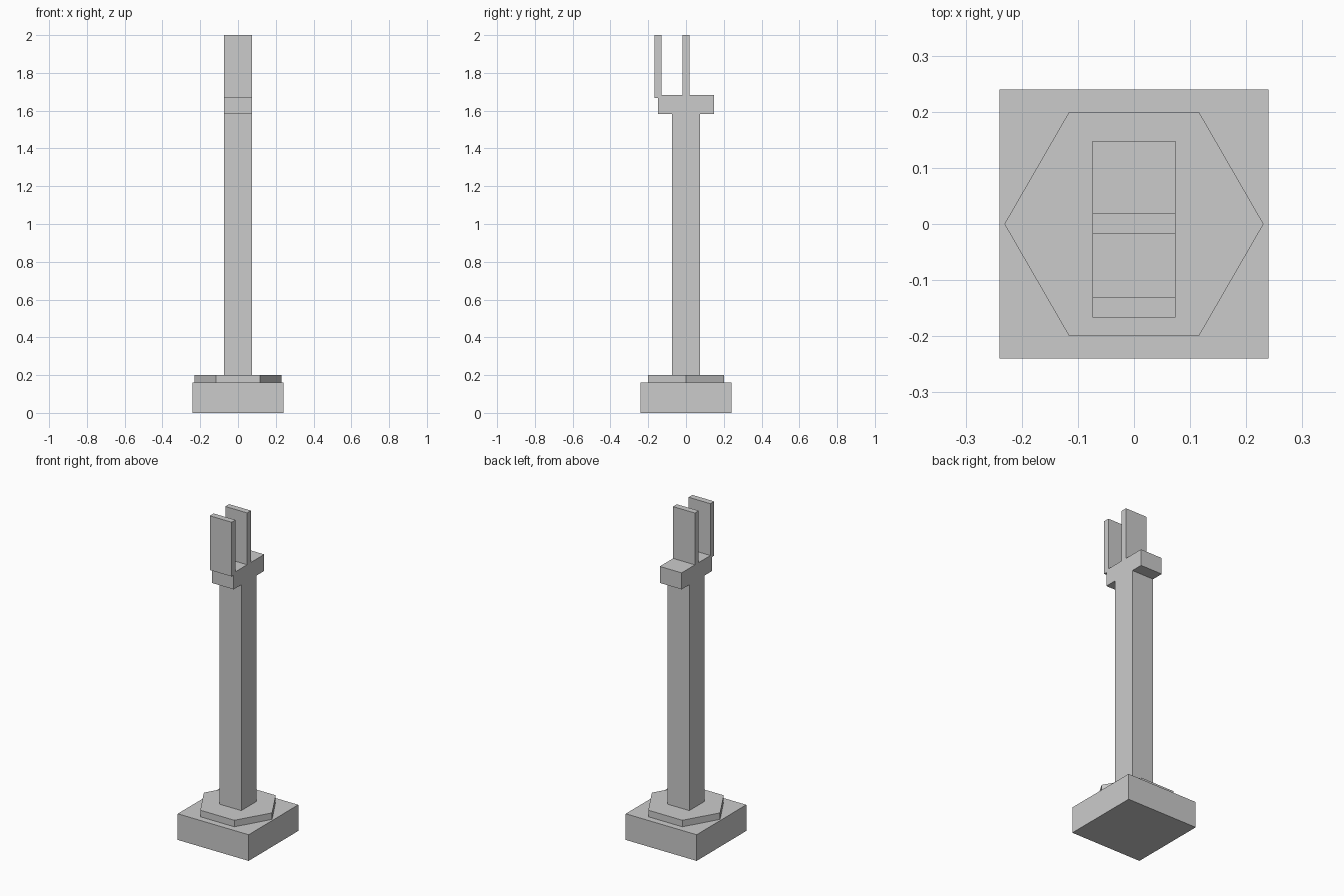
import bpy
import math

if "Cube" in bpy.data.objects:
    bpy.data.objects.remove(bpy.data.objects["Cube"])


def prism(name, sides, radius, z0, z1, turn=0.0):
    """Upright prism with flat faces, standing between z0 and z1."""
    bpy.ops.mesh.primitive_cylinder_add(
        vertices=sides, radius=radius, depth=z1 - z0,
        location=(0, 0, (z0 + z1) / 2))
    obj = bpy.context.object
    obj.name = name
    obj.rotation_euler.z = turn
    return obj


def box(name, half_x, y0, y1, z0, z1):
    """Box centred on x = 0."""
    bpy.ops.mesh.primitive_cube_add(
        size=1, location=(0, (y0 + y1) / 2, (z0 + z1) / 2))
    obj = bpy.context.object
    obj.name = name
    obj.scale = (2 * half_x, y1 - y0, z1 - z0)
    bpy.ops.object.transform_apply(location=False, rotation=False, scale=True)
    return obj


HALF = 0.074  # half width of post, crossbar and plates

# Square footing and hexagonal collar (points along x)
box("footing", 0.24, -0.24, 0.24, 0.0, 0.16)
prism("hex_collar", 6, 0.2 / math.cos(math.pi / 6), 0.16, 0.20, math.radians(30))

# Post and crossbar
box("post", HALF, -HALF, HALF, 0.20, 1.582)
box("crossbar", HALF, -0.148, 0.148, 1.582, 1.683)

# Two upright plates let into the crossbar
for name, y in (("front_plate", -0.1485), ("middle_plate", 0.001)):
    box(name, HALF, y - 0.0185, y + 0.0185, 1.668, 2.0)
